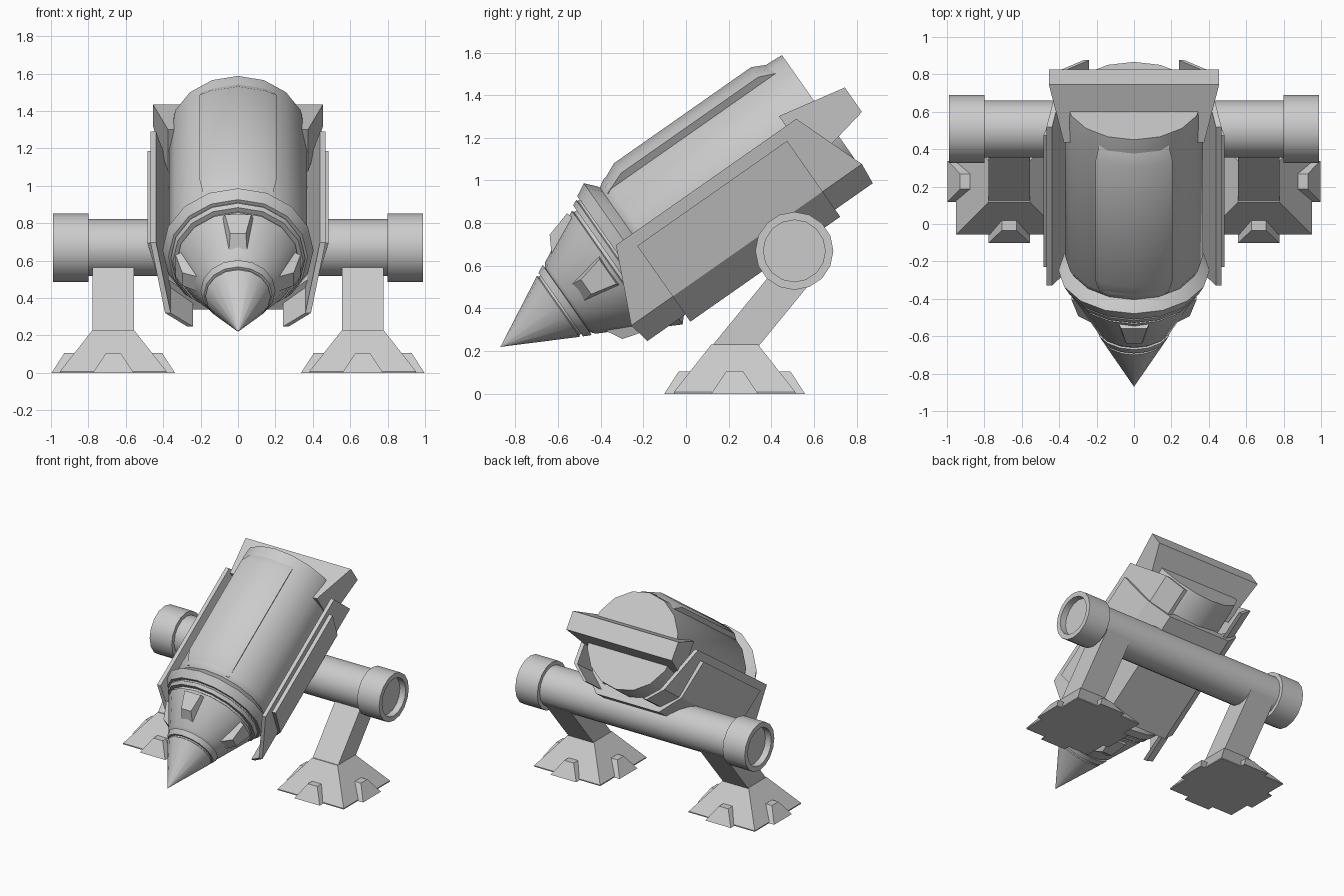
import bpy, bmesh
from math import sin, cos, pi, radians
from mathutils import Matrix, Vector

if "Cube" in bpy.data.objects:
    bpy.data.objects.remove(bpy.data.objects["Cube"])

# Tilted frame: x across, y along the drill axis from the tip, z up from the axis
TILT = Matrix.Translation((0, -0.87, 0.22)) @ Matrix.Rotation(radians(35), 4, 'X')
WORLD = Matrix.Identity(4)


def loft(name, rings, frame=WORLD, smooth=False):
    """Join equal-length rings of points with quads and cap both ends."""
    bm = bmesh.new()
    loops = [[bm.verts.new(frame @ Vector(p)) for p in ring] for ring in rings]
    n = len(loops[0])
    for a, b in zip(loops, loops[1:]):
        for i in range(n):
            j = (i + 1) % n
            bm.faces.new((a[i], a[j], b[j], b[i]))
    bm.faces.new(loops[0])
    bm.faces.new(loops[-1])
    bmesh.ops.remove_doubles(bm, verts=bm.verts, dist=1e-5)
    bmesh.ops.recalc_face_normals(bm, faces=bm.faces)
    me = bpy.data.meshes.new(name)
    bm.to_mesh(me)
    bm.free()
    if smooth:
        me.shade_smooth()
        me.set_sharp_from_angle(angle=radians(30))
    ob = bpy.data.objects.new(name, me)
    bpy.context.collection.objects.link(ob)
    return ob


def lathe(name, profile, frame, sides=16):
    """Turn (distance along y, radius) pairs about the y axis."""
    rings = [[(max(r, 1e-4) * sin(2 * pi * i / sides), y,
               max(r, 1e-4) * cos(2 * pi * i / sides)) for i in range(sides)]
             for y, r in profile]
    return loft(name, rings, frame, True)


def rect(x0, x1, y0, y1, z):
    return [(x0, y0, z), (x1, y0, z), (x1, y1, z), (x0, y1, z)]


# Drill nose with stepped grooves
lathe("drill_nose", [(0, 0), (.33, .174), (.335, .167), (.345, .167), (.345, .182),
                     (.382, .2), (.384, .185), (.40, .205), (.64, .33), (.645, .32),
                     (.66, .32), (.66, .348), (.685, .36), (.69, .352), (.70, .352),
                     (.70, .372), (.76, .404), (.80, .36), (.82, .33)], TILT)

# Main barrel
lathe("barrel", [(.79, .33), (.81, .345), (.85, .368), (1.80, .368), (1.866, .363)], TILT)

# Raised strip along the top of the barrel
angles = [radians(a) for a in (-31, -22.5, 0, 22.5, 31)]
strip = []
for y, r in [(.825, .352), (.93, .40), (1.715, .40), (1.805, .355)]:
    strip.append([(r * sin(a), y, r * cos(a)) for a in angles]
                 + [(.3 * sin(a), y, .3 * cos(a)) for a in reversed(angles)])
loft("top_strip", strip, TILT, True)

# Four cutter lugs around the nose
for k in range(4):
    turn = TILT @ Matrix.Rotation(k * pi / 2, 4, 'Y')
    quads = []
    for y0, r0, w0, y1, r1, w1 in [(.43, .19, .05, .63, .28, .09),
                                   (.49, .298, .042, .615, .334, .07)]:
        quads.append([(-w0, y0, r0), (w0, y0, r0), (w1, y1, r1), (-w1, y1, r1)])
    loft("nose_lug", quads, turn)

# Cradle box hugging the underside of the barrel
outer = [(.485, .02), (.41, -.27), (.27, -.414)]
inner = [(.24, -.33), (.37, -.22), (.445, .02)]
half = outer[::-1] + inner[::-1]
section = half + [(-x, z) for x, z in reversed(half)]
loft("cradle", [[(x, y, z) for x, z in section] for y in (.797, 1.655)], TILT)

# Rear wedge block
loft("rear_block", [[(-w, y, -h), (w, y, -h), (w, y, h), (-w, y, h)]
                    for y, w, h in [(1.69, .375, .137), (2.02, .455, .07)]], TILT)

# Cross tube on which the drill pivots
AXLE = Matrix.Translation((0, .508, .67)) @ Matrix.Rotation(-pi / 2, 4, 'Z')
lathe("axle_tube", [(-.82, .153), (.82, .153)], AXLE)

for s in (-1, 1):
    # Side armour plate with inward-bent lower edge
    plate = [rect(s * x, s * (x - .03), y0, y1, z) for x, y0, y1, z in
             [(.468, .717, 1.75, .08), (.39, .56, 1.88, -.27), (.27, .58, 1.87, -.373)]]
    loft("side_plate", plate, TILT)

    # Recessed end cap
    cap = Matrix.Translation((0, .508, .67)) @ Matrix.Rotation(-s * pi / 2, 4, 'Z')
    lathe("axle_cap", [(.80, .14), (.80, .183), (.99, .183), (.99, .145),
                       (.94, .145), (.94, 0)], cap)

    # Slanted leg and flared foot
    cx, cy = s * .667, .228
    leg = [rect(cx - .11, cx + .11, y - .11, y + .11, z)
           for y, z in [(cy, .22), (cy + .295, .58)]]
    loft("leg", leg)
    foot = [rect(cx - w, cx + w, cy - w, cy + w, z)
            for w, z in [(.285, 0), (.285, .008), (.11, .23)]]
    loft("foot", foot)

    # Toe pads on the four sides of each foot
    for k in range(4):
        place = Matrix.Translation((cx, cy, 0)) @ Matrix.Rotation(k * pi / 2, 4, 'Z')
        pad = [[(-w, .15, z), (w, .15, z), (w, y, z), (-w, y, z)]
               for w, y, z in [(.11, .33, 0), (.04, .262, .105)]]
        loft("toe_pad", pad, place)
